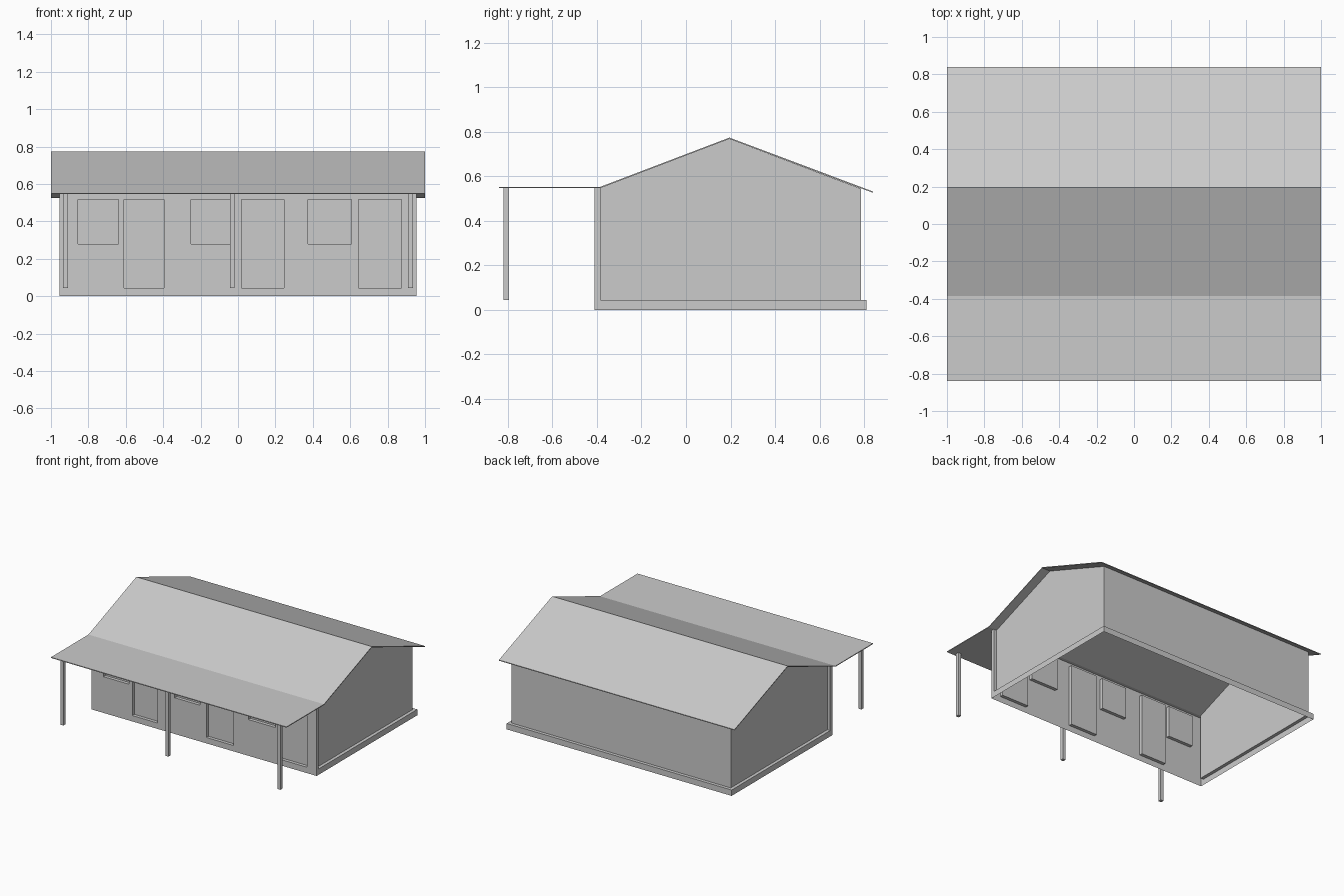
import bpy, bmesh
from mathutils import Vector

if "Cube" in bpy.data.objects:
    bpy.data.objects.remove(bpy.data.objects["Cube"])


def finish(bm, name):
    mesh = bpy.data.meshes.new(name)
    bm.to_mesh(mesh)
    bm.free()
    obj = bpy.data.objects.new(name, mesh)
    bpy.context.collection.objects.link(obj)
    return obj


def face(bm, pts, normal):
    """Add a polygon whose normal points the given way."""
    f = bm.faces.new([bm.verts.new(p) for p in pts])
    f.normal_update()
    if f.normal.dot(Vector(normal)) < 0:
        f.normal_flip()
    return f


def x_rect(x, y0, y1, z0, z1):
    return [(x, y0, z0), (x, y1, z0), (x, y1, z1), (x, y0, z1)]


def y_rect(y, x0, x1, z0, z1):
    return [(x0, y, z0), (x1, y, z0), (x1, y, z1), (x0, y, z1)]


def z_rect(z, x0, x1, y0, y1):
    return [(x0, y0, z), (x1, y0, z), (x1, y1, z), (x0, y1, z)]


W, WI = 0.955, 0.93            # plinth and wall half widths
YF, YFI = -0.41, -0.385        # front wall face and its return
YB, YBI = 0.81, 0.785          # plinth and wall at the back
BASE, EAVE, RIDGE_Y = 0.045, 0.548, 0.195
DEPTH = 0.025

# Front wall: sheet with recessed windows and doors
SILL, HEAD = 0.278, 0.518
openings = [(-0.855, -0.64, SILL), (-0.61, -0.395, BASE), (-0.25, -0.035, SILL),
            (0.018, 0.247, BASE), (0.375, 0.607, SILL), (0.643, 0.875, BASE)]
bm = bmesh.new()
x = -W
for x0, x1, sill in openings:
    face(bm, y_rect(YF, x, x0, 0, EAVE), (0, -1, 0))
    face(bm, y_rect(YF, x0, x1, 0, sill), (0, -1, 0))
    face(bm, y_rect(YF, x0, x1, HEAD, EAVE), (0, -1, 0))
    # recessed panel and its four reveals
    yi = YF + DEPTH
    face(bm, y_rect(yi, x0, x1, sill, HEAD), (0, -1, 0))
    face(bm, x_rect(x0, YF, yi, sill, HEAD), (1, 0, 0))
    face(bm, x_rect(x1, YF, yi, sill, HEAD), (-1, 0, 0))
    face(bm, z_rect(sill, x0, x1, YF, yi), (0, 0, 1))
    face(bm, z_rect(HEAD, x0, x1, YF, yi), (0, 0, -1))
    x = x1
face(bm, y_rect(YF, x, W, 0, EAVE), (0, -1, 0))
# returns of the front wall at both ends
for s in (-1, 1):
    face(bm, x_rect(s * W, YF, YFI, BASE, EAVE), (s, 0, 0))
    face(bm, y_rect(YFI, s * WI, s * W, BASE, EAVE), (0, 1, 0))
bmesh.ops.remove_doubles(bm, verts=bm.verts, dist=1e-5)
finish(bm, "front_wall")

# Gable walls and back wall
bm = bmesh.new()
gable = [(YFI, BASE), (YBI, BASE), (YBI, 0.545), (RIDGE_Y, 0.768), (YFI, EAVE)]
for s in (-1, 1):
    face(bm, [(s * WI, y, z) for y, z in gable], (s, 0, 0))
face(bm, y_rect(YBI, -WI, WI, BASE, 0.545), (0, 1, 0))
bmesh.ops.remove_doubles(bm, verts=bm.verts, dist=1e-5)
finish(bm, "side_and_back_walls")

# Plinth with its ledge, open underneath
bm = bmesh.new()
for s in (-1, 1):
    face(bm, x_rect(s * W, YF, YB, 0, BASE), (s, 0, 0))
    face(bm, z_rect(BASE, s * WI, s * W, YFI, YB), (0, 0, 1))
face(bm, y_rect(YB, -W, W, 0, BASE), (0, 1, 0))
face(bm, z_rect(BASE, -WI, WI, YBI, YB), (0, 0, 1))
bmesh.ops.remove_doubles(bm, verts=bm.verts, dist=1e-5)
finish(bm, "plinth")

# Roof: thin folded slab, flat over the porch and pitched over the house
T = 0.006
line = [(-0.84, 0.553), (-0.385, 0.553), (RIDGE_Y, 0.774), (0.84, 0.532)]
bm = bmesh.new()
for (ya, za), (yb, zb) in zip(line, line[1:]):
    for dz, n in ((0, 1), (-T, -1)):
        face(bm, [(-1, ya, za + dz), (1, ya, za + dz),
                  (1, yb, zb + dz), (-1, yb, zb + dz)], (0, 0, n))
    for s in (-1, 1):
        face(bm, [(s, ya, za), (s, yb, zb), (s, yb, zb - T), (s, ya, za - T)], (s, 0, 0))
for (y, z), n in ((line[0], -1), (line[-1], 1)):
    face(bm, y_rect(y, -1, 1, z - T, z), (0, n, 0))
bmesh.ops.remove_doubles(bm, verts=bm.verts, dist=1e-5)
finish(bm, "roof")

# Porch posts
for i, px in enumerate((-0.922, -0.03, 0.922)):
    bpy.ops.mesh.primitive_cube_add(size=1, location=(px, -0.807, (BASE + EAVE) / 2))
    post = bpy.context.object
    post.name = f"porch_post_{i + 1}"
    post.scale = (0.025, 0.026, EAVE - BASE)
